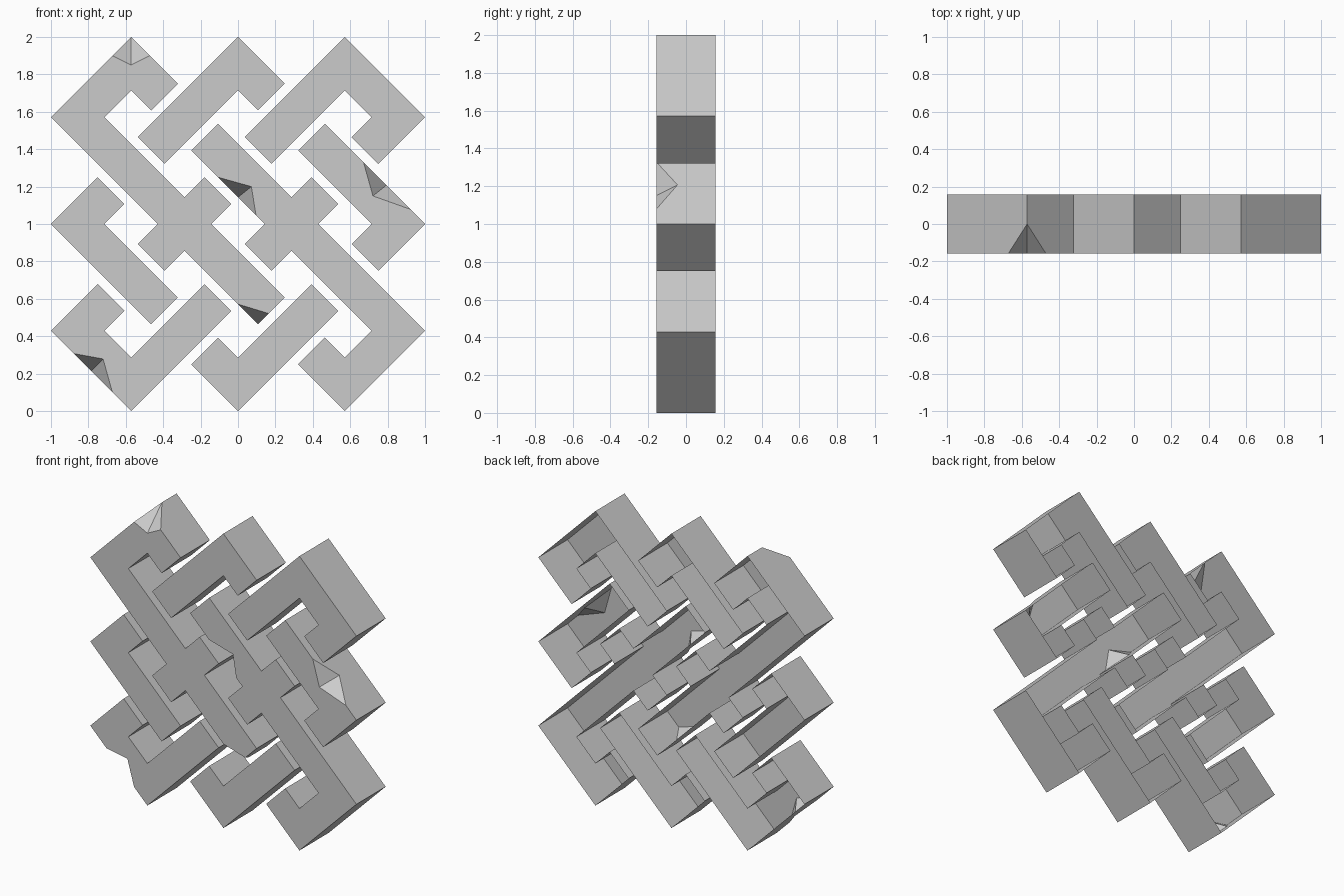
import bpy
import bmesh
from mathutils import Vector
from mathutils.geometry import intersect_point_line

UNIT = 1 / 14        # diagonal lattice step
HALF = 0.157         # half of the thickness
BITE = -0.045        # how far back most chips reach

cube = bpy.data.objects.get("Cube")
if cube:
    bpy.data.objects.remove(cube)

stone = bpy.data.materials.new("grey_stone")
stone.use_nodes = True
grey = (0.6, 0.6, 0.6, 1)
stone.diffuse_color = grey
stone.node_tree.nodes["Principled BSDF"].inputs["Base Color"].default_value = grey


def place(a, b, y=-HALF):
    """Diagonal lattice position (a rises to +x, b rises to -x) to model space."""
    return Vector(((a - b) * UNIT, y, 1 + (a + b) * UNIT))


def falling(a, top, end):
    return (a - 1, a + 1, min(top, end), max(top, end))


def rising(b, top, end):
    return (min(top, end), max(top, end), b - 1, b + 1)


def turned(strip):
    """The same strip after a half turn of the knot."""
    a0, a1, b0, b1 = strip
    return (-a1, -a0, -b1, -b0)


def is_straight(vert):
    """True where exactly two edges meet in one line."""
    if len(vert.link_edges) != 2:
        return False
    d0, d1 = (e.other_vert(vert).co - vert.co for e in vert.link_edges)
    return d0.cross(d1).length < 1e-6


def band_shell(strips):
    """Union of strips as one front face with side walls and an open back."""
    bm = bmesh.new()
    corners = {}

    def corner(i, j):
        if (i, j) not in corners:
            corners[i, j] = bm.verts.new(place(i / 2, j / 2, HALF))
        return corners[i, j]

    for i in range(-22, 22):
        for j in range(-22, 22):
            a, b = i / 2 + 0.25, j / 2 + 0.25
            if any(s[0] < a < s[1] and s[2] < b < s[3] for s in strips):
                bm.faces.new([corner(i, j), corner(i, j + 1),
                              corner(i + 1, j + 1), corner(i + 1, j)])
    bmesh.ops.dissolve_faces(bm, faces=bm.faces[:], use_verts=False)
    bmesh.ops.dissolve_verts(bm, verts=[v for v in bm.verts if is_straight(v)])
    out = bmesh.ops.extrude_face_region(bm, geom=bm.faces[:])["geom"]
    moved = [g for g in out if isinstance(g, bmesh.types.BMVert)]
    bmesh.ops.translate(bm, verts=moved, vec=(0, -2 * HALF, 0))
    back = [f for f in bm.faces if all(v.co.y > 0 for v in f.verts)]
    bmesh.ops.delete(bm, geom=back, context='FACES_ONLY')
    return bm


def split_at(bm, co):
    """Add a vertex on the edge that passes through a point."""
    def gap(edge):
        v0, v1 = edge.verts
        hit, t = intersect_point_line(co, v0.co, v1.co)
        t = max(0, min(1, t))
        return (v0.co.lerp(v1.co, t) - co).length

    edge = min(bm.edges, key=gap)
    v0, v1 = edge.verts
    fac = intersect_point_line(co, v0.co, v1.co)[1]
    return bmesh.utils.edge_split(edge, v0, fac)[1]


def shared_face(v, w, front):
    """The front face, or the wall, that holds both vertices."""
    both = [f for f in v.link_faces if f in w.link_faces]
    return next(f for f in both
                if all(abs(x.co.y + HALF) < 1e-4 for x in f.verts) == front)


def cut_off(face, v, w, via):
    """Split a face between two vertices and return the smaller part."""
    new = bmesh.utils.face_split(face, v, w, coords=via)[0]
    return min(face, new, key=lambda f: f.calc_area())


def chip(bm, p, q, inner, tip, depth, at_corner):
    """Break a wedge from the front rim between p and q."""
    vp, vq = split_at(bm, place(*p)), split_at(bm, place(*q))
    tip_co = place(*tip, depth)
    via = [place(*inner)] if inner else []
    if at_corner:
        vs = split_at(bm, tip_co)
    waste = [cut_off(shared_face(vp, vq, True), vp, vq, via)]
    if at_corner:
        waste += [cut_off(shared_face(v, vs, False), v, vs, []) for v in (vp, vq)]
    else:
        waste.append(cut_off(shared_face(vp, vq, False), vp, vq, [tip_co]))
    bmesh.ops.delete(bm, geom=waste, context='FACES')

    def nearest(co):
        return min(bm.verts, key=lambda v: (v.co - co).length)

    vs = nearest(tip_co)
    if inner:
        vr = nearest(via[0])
        bm.faces.new([vp, vr, vs])
        bm.faces.new([vr, vq, vs])
    else:
        bm.faces.new([vp, vq, vs])


# Bands of one half of the knot; the other half is a half turn of these
bands = {
    "long_band": ("upper", "lower", [falling(-2, 11, -4.5), rising(10, 3, -3),
                                     falling(2, 11, 7.5), rising(2, 0.5, -4.5)]),
    "middle_hook": ("top", "bottom", [falling(6, 7, 3.5), rising(6, 7, -0.5)]),
    "corner_hook": ("upper", "lower", [rising(2, 11, 3.5), falling(10, 3, -3),
                                       rising(-2, 11, 7.5)]),
    "side_hook": ("left", "right", [falling(6, -7, 0.5), rising(-6, 3.5, 7)]),
}

# Chipped spots: rim points, inner point, tip, depth, at a corner
chips = {
    "upper_long_band": [((1.6, 11), (3, 9.6), (1.95, 9.95), (3, 11), 0, True),
                        ((-3, -3), (-2.2, -4.5), None, (-3, -4.5), BITE, True)],
    "lower_long_band": [((1, 2.5), (1, -0.35), (1.9, 0.9), (1, 1), BITE, False)],
    "left_side_hook": [((7, -2.4), (7, -5.9), (6.1, -4), (7, -4.1), BITE, False)],
    "lower_corner_hook": [((-11, 1.3), (-11, -1.6), (-10.1, 0), (-11, 0), BITE, False)],
}

for kind, (first, second, strips) in bands.items():
    for side, shape in ((first, strips), (second, [turned(s) for s in strips])):
        name = side + "_" + kind
        bm = band_shell(shape)
        for spot in chips.get(name, []):
            chip(bm, *spot)
        bmesh.ops.recalc_face_normals(bm, faces=bm.faces[:])
        bm.normal_update()
        if any(f.normal.y > 0.9 for f in bm.faces):
            bmesh.ops.reverse_faces(bm, faces=bm.faces[:])
        mesh = bpy.data.meshes.new(name)
        bm.to_mesh(mesh)
        bm.free()
        mesh.materials.append(stone)
        bpy.context.collection.objects.link(bpy.data.objects.new(name, mesh))
